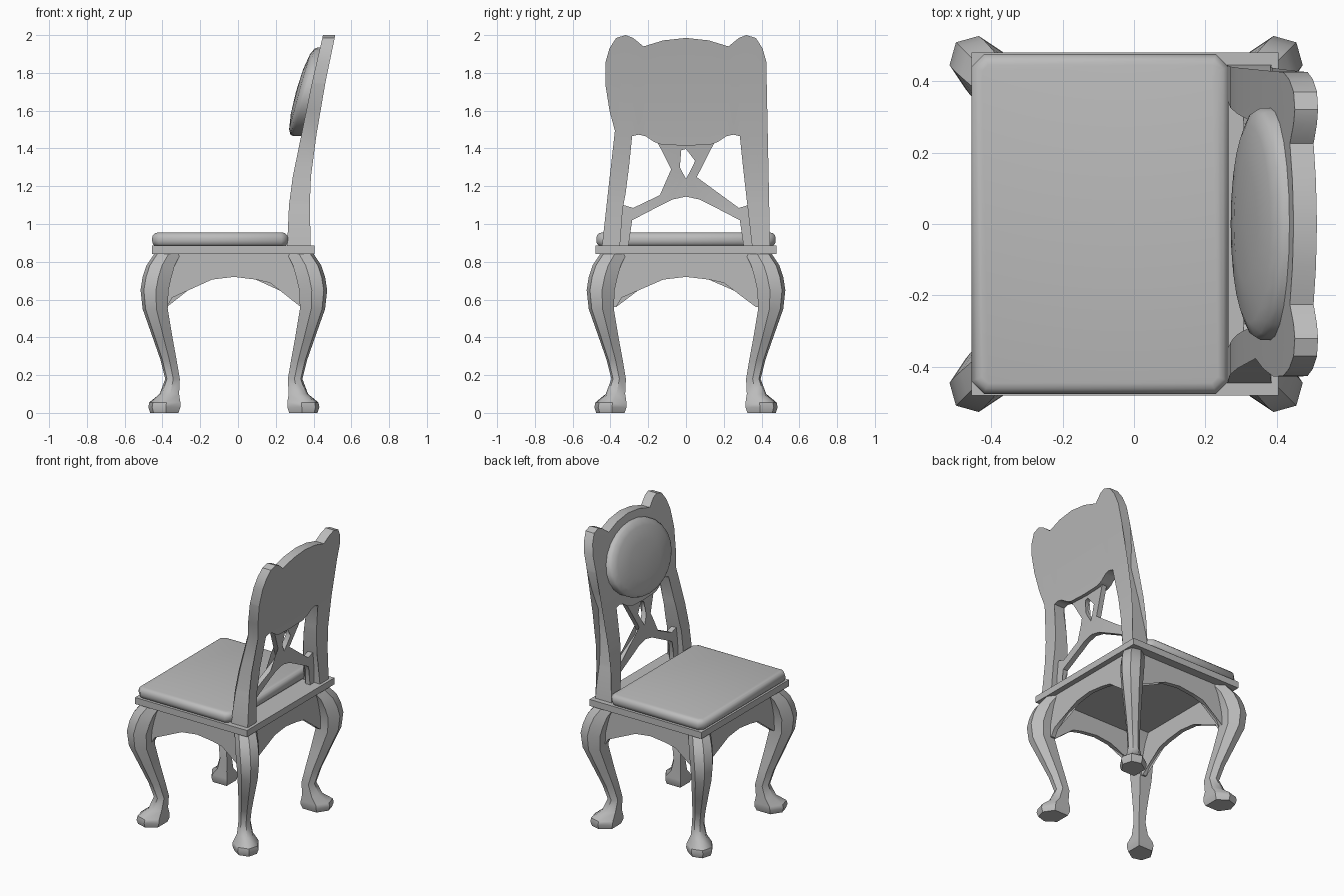
import bpy, bmesh, math
from mathutils import Matrix, Vector

if "Cube" in bpy.data.objects:
    bpy.data.objects.remove(bpy.data.objects["Cube"])

mat = bpy.data.materials.new("plain grey")
mat.diffuse_color = (0.5, 0.5, 0.5, 1)
mat.use_nodes = True
mat.node_tree.nodes["Principled BSDF"].inputs["Base Color"].default_value = mat.diffuse_color


def finish(name, bm, angle=30):
    bmesh.ops.recalc_face_normals(bm, faces=bm.faces)
    me = bpy.data.meshes.new(name)
    bm.to_mesh(me)
    bm.free()
    ob = bpy.data.objects.new(name, me)
    bpy.context.collection.objects.link(ob)
    me.materials.append(mat)
    bpy.ops.object.select_all(action='DESELECT')
    bpy.context.view_layer.objects.active = ob
    ob.select_set(True)
    bpy.ops.object.shade_smooth_by_angle(angle=math.radians(angle))
    return ob


def interp(table, z):
    for (z0, x0), (z1, x1) in zip(table, table[1:]):
        if z <= z1:
            return x0 + (x1 - x0) * (z - z0) / (z1 - z0)
    return table[-1][1]


def slab(name, half, front, back, cuts=(), matrix=None):
    """Mirrored y-z half outline, given depth between two x(z) functions."""
    bm = bmesh.new()
    for s in (1, -1):
        bm.faces.new([bm.verts.new((0, s * y, z)) for y, z in half][::s])
    bmesh.ops.triangulate(bm, faces=bm.faces)
    for z in cuts:
        bmesh.ops.bisect_plane(bm, geom=bm.verts[:] + bm.edges[:] + bm.faces[:],
                               plane_co=(0, 0, z), plane_no=(0, 0, 1))
    bmesh.ops.remove_doubles(bm, verts=bm.verts, dist=1e-4)
    ext = bmesh.ops.extrude_face_region(bm, geom=bm.faces[:], use_keep_orig=True)
    far = {g for g in ext["geom"] if isinstance(g, bmesh.types.BMVert)}
    for v in bm.verts:
        v.co.x = back(v.co.z) if v in far else front(v.co.z)
    if matrix:
        bm.transform(matrix)
    return finish(name, bm)


def box(lo, hi):
    bm = bmesh.new()
    bmesh.ops.create_cube(bm, size=1)
    lo, hi = Vector(lo), Vector(hi)
    for v in bm.verts:
        v.co = Vector([(lo[i] + hi[i]) / 2 + v.co[i] * (hi[i] - lo[i]) for i in range(3)])
    return bm


CX = -0.022  # centre of the leg frame

# seat board
finish("seat_board", box((-0.455, -0.48, 0.84), (0.405, 0.48, 0.885)))

# seat cushion: clipped corners, rounded rim
bm = box((-0.455, -0.475, 0.88), (0.265, 0.475, 0.955))
bmesh.ops.bevel(bm, geom=[e for e in bm.edges if abs(e.verts[0].co.z - e.verts[1].co.z) > 0.01],
                offset=0.035, segments=1, affect='EDGES')
bmesh.ops.bevel(bm, geom=[e for e in bm.edges if abs(e.verts[0].co.z - e.verts[1].co.z) < 0.01],
                offset=0.03, segments=3, profile=0.5, affect='EDGES')
finish("seat_cushion", bm, 50)

# cabriole legs: (height, inner, outer) rings lofted with a rounded outer side
rings = [(0, .325, .475), (.03, .315, .485), (.055, .315, .48), (.10, .322, .425),
         (.18, .318, .395), (.28, .335, .42), (.40, .357, .462), (.55, .382, .515),
         (.65, .378, .526), (.72, .362, .515), (.78, .345, .495), (.84, .315, .455)]
section = [(0, 0), (.7, 0), (1, .45), (.88, .88), (.45, 1), (0, .7)]
for sx, xn in ((-1, "front"), (1, "back")):
    for sy, yn in ((-1, "left"), (1, "right")):
        bm = bmesh.new()
        loops = []
        for z, i, o in rings:
            loops.append([bm.verts.new((CX + sx * (i + a * (o - i) - .032),
                                        sy * (i + b * (o - i)), z)) for a, b in section])
        for p, q in zip(loops, loops[1:]):
            for k in range(6):
                n = (k + 1) % 6
                bm.faces.new((p[k], p[n], q[n], q[k]))
        bm.faces.new(loops[0])
        bm.faces.new(loops[-1])
        finish(f"{xn}_{yn}_leg", bm, 40)

# arched aprons on four sides
arch = [(0, .72), (.12, .706), (.24, .68), (.34, .61), (.37, .56), (.41, .56), (.41, .84), (0, .84)]
for s in (-1, 1):
    slab("side_apron", [(y * .96, z) for y, z in arch], lambda z: .39, lambda z: .42,
         matrix=Matrix.Translation((CX, 0, 0)) @ Matrix.Rotation(s * math.pi / 2, 4, 'Z'))
    slab("end_apron", arch, lambda z: .36, lambda z: .39,
         matrix=Matrix.Translation((CX, 0, 0)) @ Matrix.Rotation(0 if s > 0 else math.pi, 4, 'Z'))

# leaning backrest: posts and crest panel in one piece
front_t = [(.88, .26), (1.1, .27), (1.25, .29), (1.47, .335), (1.75, .392), (2, .45)]
rear_t = [(.88, .385), (1.1, .38), (1.25, .386), (1.47, .415), (1.75, .463), (2, .515)]
front = lambda z: interp(front_t, z)
rear = lambda z: interp(rear_t, z)
back_half = [(0, 1.415), (.13, 1.42), (.17, 1.435), (.215, 1.465), (.25, 1.473), (.285, 1.465),
             (.297, 1.44), (.302, 1.3), (.32, 1.16), (.335, 1.08), (.345, 1.0), (.35, .88),
             (.445, .88), (.435, .97), (.405, 1.12), (.385, 1.3), (.37, 1.47), (.405, 1.6),
             (.427, 1.74), (.425, 1.86), (.405, 1.93), (.37, 1.985), (.32, 2.0), (.28, 1.985),
             (.225, 1.94), (.12, 1.972), (0, 1.985)]
slab("backrest", back_half, front, rear, cuts=(1.1, 1.25, 1.47, 1.75))

# pierced splat with spreading arms and feet
drop = [(.05 * math.sin(t), 1.347 - .05 * math.cos(t))
        for t in [math.radians(a) for a in (75, 100, 125, 150)]]
splat_half = [(0, 1.145), (.07, 1.13), (.17, 1.08), (.285, 1.02), (.305, .98), (.305, .88),
              (.37, .88), (.35, 1.09), (.33, 1.1), (.28, 1.085), (.06, 1.19), (.04, 1.215),
              (.16, 1.45), (0, 1.45), (0, 1.397)] + drop[::-1] + [(.02, 1.275), (0, 1.24)]
mid = lambda z: (front(z) + rear(z)) / 2
slab("splat", splat_half, lambda z: mid(z) - .018, lambda z: mid(z) + .018, cuts=(1.1, 1.25))

# oval back pad: domed disc following the lean of the panel
bm = bmesh.new()
N = 24
dome = [(1, -.03), (1, .012), (.97, .028), (.85, .043), (.5, .056)]
loops = []
for r, h in dome:
    loop = []
    for k in range(N):
        t = 2 * math.pi * k / N
        z = 1.70 + .235 * r * math.sin(t)
        x = front(z) - h - (.015 - .03 * (z - 1.7) / .47 * 1.0 if h > 0 else 0)
        loop.append(bm.verts.new((x, .325 * r * math.cos(t), z)))
    loops.append(loop)
tip = bm.verts.new((front(1.7) - .075, 0, 1.7))
for p, q in zip(loops, loops[1:]):
    for k in range(N):
        bm.faces.new((p[k], p[(k + 1) % N], q[(k + 1) % N], q[k]))
for k in range(N):
    bm.faces.new((loops[-1][k], loops[-1][(k + 1) % N], tip))
bm.faces.new(loops[0])
finish("back_pad", bm, 60)
